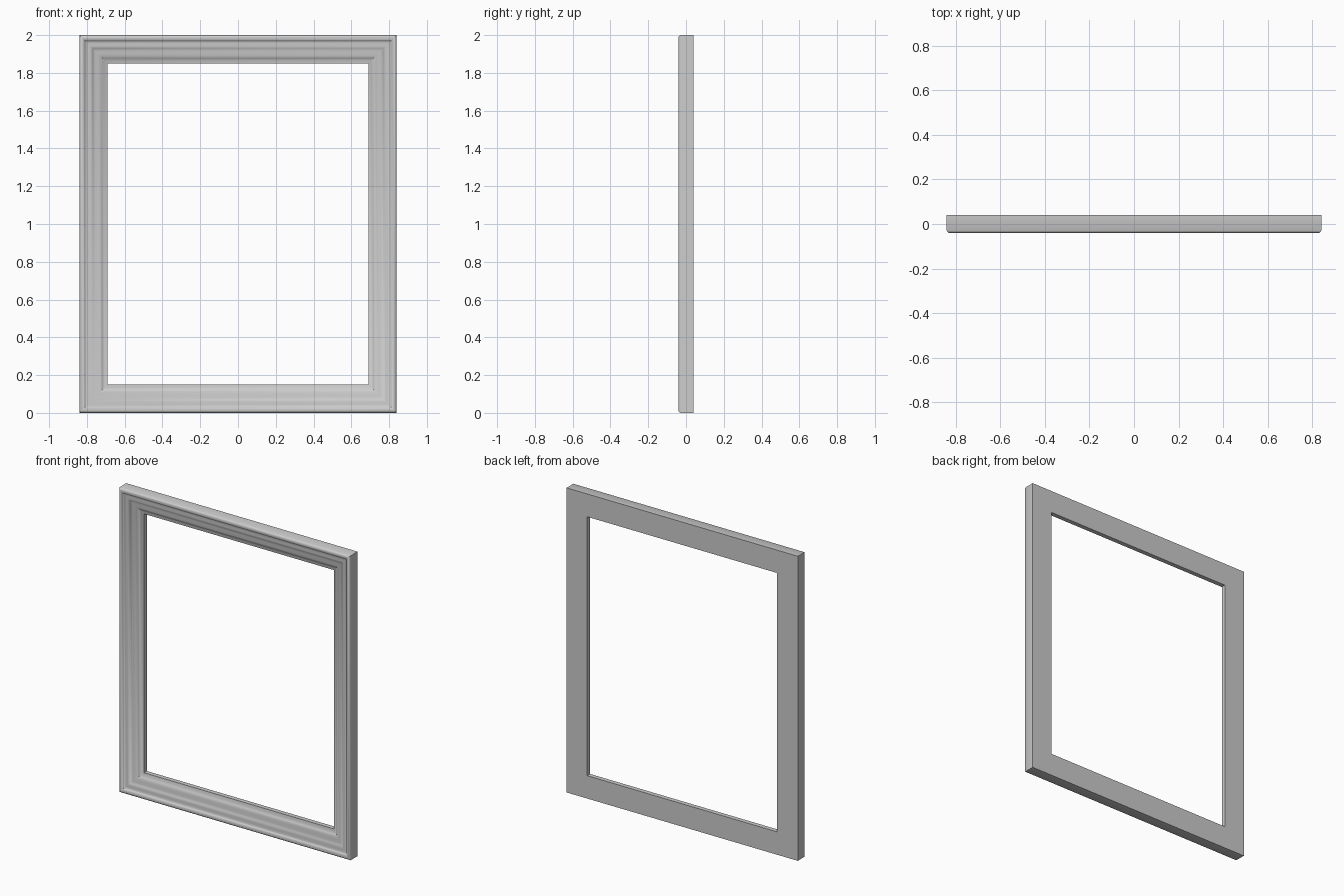
import bpy, bmesh, math

if "Cube" in bpy.data.objects:
    bpy.data.objects.remove(bpy.data.objects["Cube"])

HALF_W, HEIGHT = 0.84, 2.0

# moulding cross-section: (distance inward from outer edge, y)
profile = [
    (0.0, 0.04), (0.0, -0.03),                                   # back and outer side
    (0.004, -0.036), (0.010, -0.04), (0.018, -0.04),             # raised rim
    (0.025, -0.037), (0.030, -0.031), (0.036, -0.027),           # small cove
    (0.046, -0.026), (0.058, -0.026), (0.066, -0.023),           # flat step
    (0.072, -0.017), (0.082, -0.014), (0.096, -0.012),           # ogee falling inward
    (0.110, -0.008), (0.122, -0.001), (0.134, 0.006),
    (0.150, 0.010), (0.150, 0.04),                               # inner lip
]

bm = bmesh.new()

# one mitred profile ring at each corner
rings = []
for sx, top in ((-1, False), (1, False), (1, True), (-1, True)):
    rings.append([bm.verts.new((sx * (HALF_W - u), y, HEIGHT - u if top else u))
                  for u, y in profile])

# bridge neighbouring corners into the four frame members
n = len(profile)
for i in range(4):
    a, b = rings[i], rings[(i + 1) % 4]
    for j in range(n):
        k = (j + 1) % n
        bm.faces.new((a[j], b[j], b[k], a[k]))
bmesh.ops.recalc_face_normals(bm, faces=bm.faces)

mesh = bpy.data.meshes.new("picture_frame")
bm.to_mesh(mesh)
bm.free()
frame = bpy.data.objects.new("picture_frame", mesh)
bpy.context.collection.objects.link(frame)

# smooth moulding, crisp mitres and edges
bpy.context.view_layer.objects.active = frame
frame.select_set(True)
bpy.ops.object.shade_smooth_by_angle(angle=math.radians(40))
